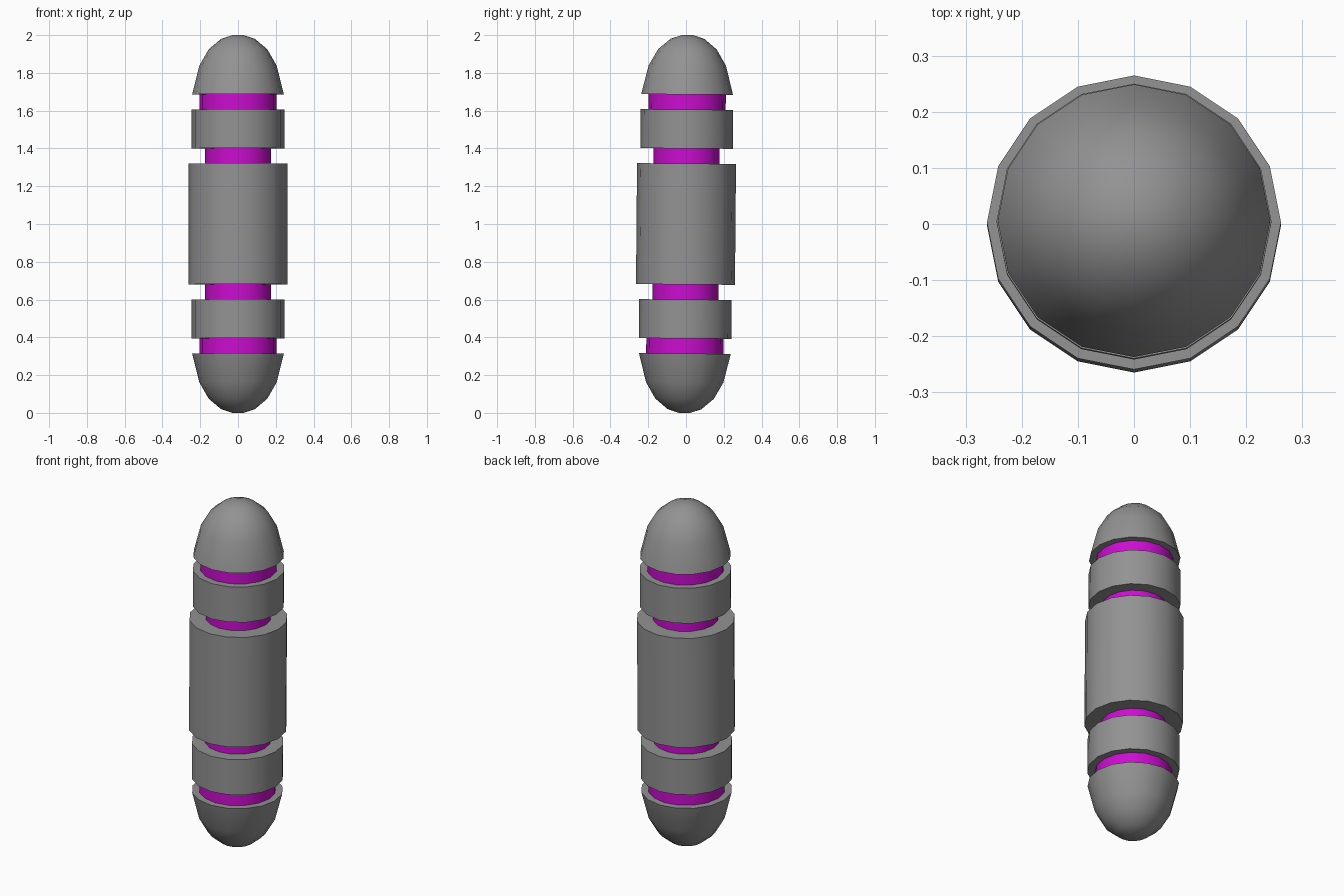
import bpy, bmesh, math
from mathutils import Matrix

if "Cube" in bpy.data.objects:
    bpy.data.objects.remove(bpy.data.objects["Cube"])

SIDES = 16
# The whole model leans very slightly about its middle
LEAN = Matrix.Translation((0, 0, 1)) @ Matrix.Rotation(-0.0085, 4, 'X')


def material(name, color):
    mat = bpy.data.materials.new(name)
    mat.diffuse_color = (*color, 1)
    mat.use_nodes = True
    mat.node_tree.nodes["Principled BSDF"].inputs["Base Color"].default_value = mat.diffuse_color
    return mat


purple = material("purple", (0.6, 0.004, 0.63))
dark_grey = material("dark_grey", (0.29, 0.29, 0.29))


def lathe(name, profile, sign=1, mat=dark_grey):
    """Closed 16-sided solid from (radius, height above the middle) points."""
    bm = bmesh.new()
    rings = [[bm.verts.new((r * math.cos(2 * math.pi * i / SIDES),
                            r * math.sin(2 * math.pi * i / SIDES), sign * z))
              for i in range(SIDES)] for r, z in profile]
    for a, b in zip(rings, rings[1:]):
        for i in range(SIDES):
            j = (i + 1) % SIDES
            bm.faces.new((a[i], a[j], b[j], b[i]))
    bm.faces.new(rings[0])
    bm.faces.new(rings[-1])
    bmesh.ops.recalc_face_normals(bm, faces=bm.faces)
    bm.transform(LEAN)
    me = bpy.data.meshes.new(name)
    bm.to_mesh(me)
    bm.free()
    me.materials.append(mat)
    ob = bpy.data.objects.new(name, me)
    bpy.context.collection.objects.link(ob)
    bpy.ops.object.select_all(action='DESELECT')
    ob.select_set(True)
    bpy.context.view_layer.objects.active = ob
    bpy.ops.object.shade_smooth_by_angle(angle=math.radians(40))
    return ob


# Central barrel
lathe("barrel", [(0.262, -0.32), (0.262, 0.32)])

# Matching upper and lower ends
for side, s in (("upper", 1), ("lower", -1)):
    lathe(side + "_inner_neck", [(0.175, 0.32), (0.175, 0.40)], s, purple)
    lathe(side + "_ring", [(0.245, 0.40), (0.245, 0.606)], s)
    lathe(side + "_outer_neck", [(0.205, 0.606), (0.205, 0.686)], s, purple)
    lathe(side + "_cap", [(0.243, 0.686), (0.205, 0.838), (0.155, 0.925),
                          (0.09, 0.98), (0.03, 1.0)], s)
